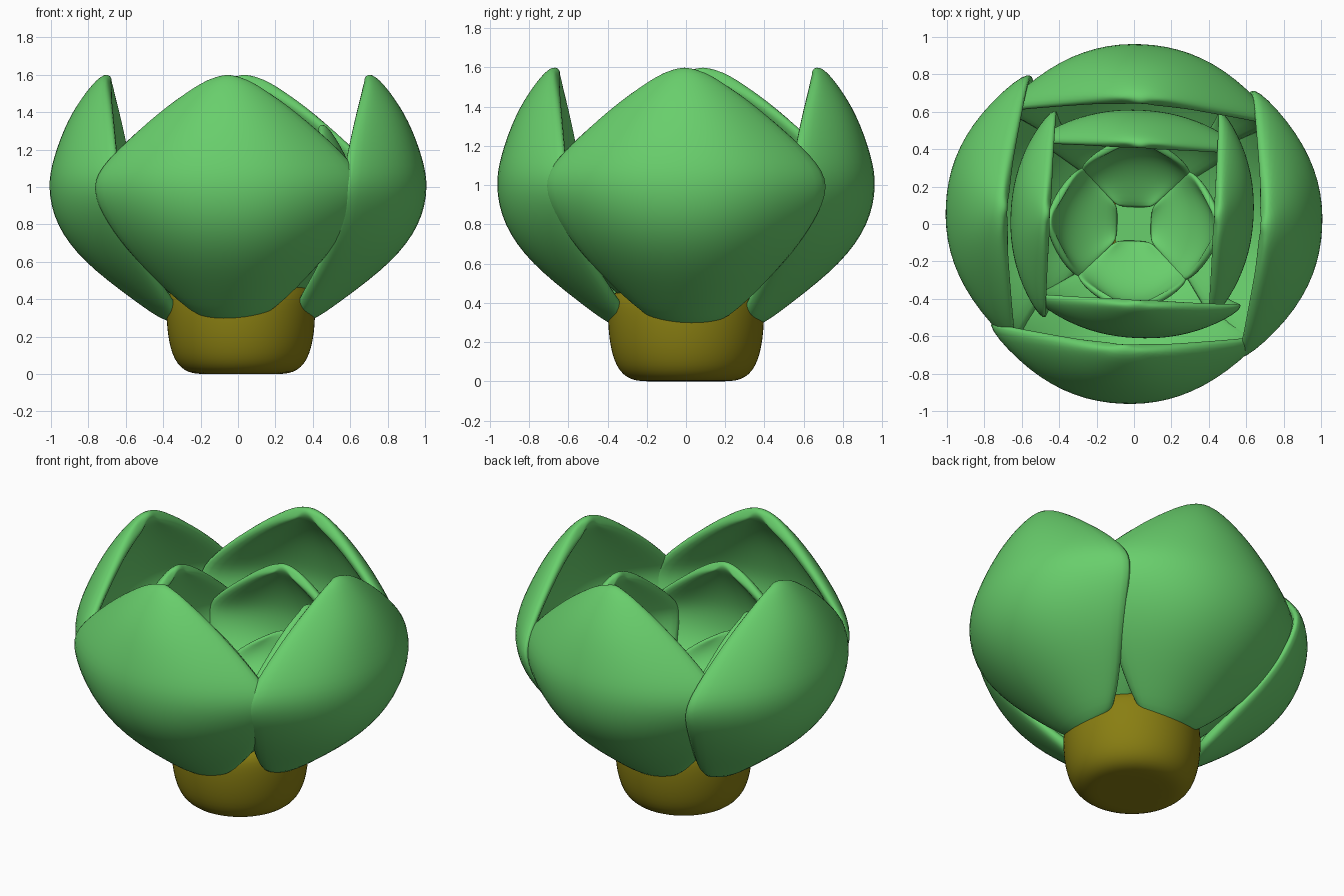
import bpy, math
from mathutils import Matrix

if "Cube" in bpy.data.objects:
    bpy.data.objects.remove(bpy.data.objects["Cube"])


def material(name, rgb):
    m = bpy.data.materials.new(name)
    m.diffuse_color = (*rgb, 1)
    m.use_nodes = True
    m.node_tree.nodes["Principled BSDF"].inputs["Base Color"].default_value = m.diffuse_color
    return m


GREEN = material("leaf_green", (0.14, 0.62, 0.15))
OLIVE = material("stem_olive", (0.25, 0.21, 0.006))

# Leaf rows: height, radius on the midrib, half width, radius at the side edges
OUTER = [(0.25, 0.36, 0.19, 0.33), (0.40, 0.57, 0.33, 0.38), (0.60, 0.84, 0.54, 0.50),
         (0.80, 0.99, 0.69, 0.58), (1.00, 1.03, 0.78, 0.61), (1.15, 1.00, 0.69, 0.63),
         (1.36, 0.92, 0.46, 0.66), (1.52, 0.81, 0.24, 0.69), (1.625, 0.71, 0.08, 0.70)]
INNER = [(0.33, 0.24, 0.15, 0.21), (0.43, 0.37, 0.25, 0.26), (0.58, 0.55, 0.43, 0.38),
         (0.73, 0.65, 0.53, 0.45), (0.89, 0.67, 0.60, 0.47), (1.01, 0.66, 0.52, 0.47),
         (1.15, 0.61, 0.35, 0.47), (1.27, 0.54, 0.19, 0.47), (1.35, 0.48, 0.07, 0.47)]
HEART = [(0.47, 0.09, 0.10, 0.09), (0.53, 0.24, 0.22, 0.21), (0.63, 0.38, 0.33, 0.27),
         (0.76, 0.46, 0.27, 0.35), (0.90, 0.47, 0.09, 0.44)]


def finish(ob, mat, levels):
    ob.data.materials.append(mat)
    ob.data.polygons.foreach_set("use_smooth", [True] * len(ob.data.polygons))
    sub = ob.modifiers.new("smooth", "SUBSURF")
    sub.levels = sub.render_levels = levels


def add_mesh(name, verts, faces):
    me = bpy.data.meshes.new(name)
    me.from_pydata(verts, [], faces)
    me.update()
    ob = bpy.data.objects.new(name, me)
    bpy.context.collection.objects.link(ob)
    return ob


def leaf(name, rows, angle, radial=1, shift=(0, 0), thick=0.08, n=6):
    verts, faces = [], []
    last = len(rows) - 1
    for j, (z, r, w, edge) in enumerate(rows):
        bow = {0: 0.05, last: -0.03}.get(j, 0)  # rounds the base and the tip
        for i in range(n + 1):
            u = 2 * i / n - 1
            verts.append(((r + (edge - r) * abs(u) ** 2.3) * radial, w * u, z + bow * u * u))
    for j in range(last):
        for i in range(n):
            a = j * (n + 1) + i
            faces.append((a, a + 1, a + n + 2, a + n + 1))
    ob = add_mesh(name, verts, faces)
    ob.data.transform(Matrix.Translation((*shift, 0)) @ Matrix.Rotation(math.radians(angle), 4, 'Z'))
    sol = ob.modifiers.new("thickness", "SOLIDIFY")
    sol.thickness, sol.offset = thick, -1
    finish(ob, GREEN, 2)


# Three rings of four leaves, slightly twisted and nudged off centre
RING = [("right", 1.0, (0, 0.03), (-0.02, 0.07)), ("back", 0.955, (0, 0), (0.01, -0.02)),
        ("left", 1.0, (0, 0.05), (0, 0.03)), ("front", 0.955, (-0.02, 0), (0.04, 0.02))]
for k, (side, squash, outer_shift, inner_shift) in enumerate(RING):
    leaf("outer_leaf_" + side, OUTER, 90 * k - 3, squash, outer_shift)
    leaf("inner_leaf_" + side, INNER, 90 * k - 3, squash, inner_shift, 0.06)
    leaf("heart_leaf_" + side, HEART, 90 * k - 2, thick=0.04)

# Small square floor in the middle of the heart
bpy.ops.mesh.primitive_cube_add(size=1, location=(0.02, 0, 0.46))
heart = bpy.context.object
heart.name = "heart_floor"
heart.scale = (0.24, 0.24, 0.06)
heart.data.materials.append(GREEN)

# Rounded stem, turned from a profile
PROFILE = [(0.18, 0), (0.29, 0.0), (0.37, 0.07), (0.405, 0.22), (0.41, 0.38), (0.38, 0.48), (0.18, 0.47)]
N = 16
verts = [(0.015 + r * math.cos(2 * math.pi * i / N), r * math.sin(2 * math.pi * i / N), z)
         for r, z in PROFILE for i in range(N)]
faces = [(j * N + i, j * N + (i + 1) % N, (j + 1) * N + (i + 1) % N, (j + 1) * N + i)
         for j in range(len(PROFILE) - 1) for i in range(N)]
faces += [tuple(reversed(range(N))), tuple(range((len(PROFILE) - 1) * N, len(PROFILE) * N))]
finish(add_mesh("stem", verts, faces), OLIVE, 2)
